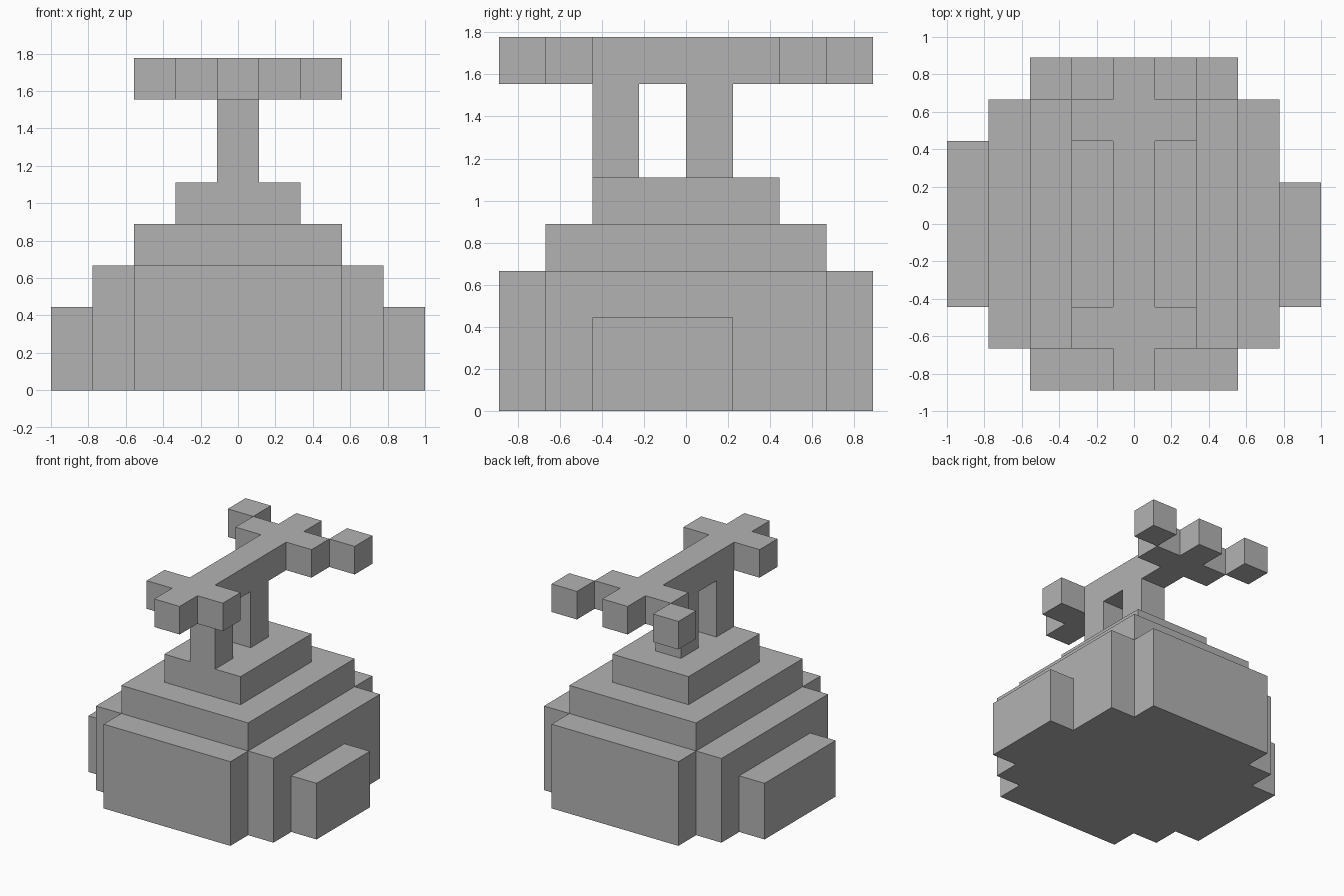
import bpy
import bmesh

cube = bpy.data.objects.get("Cube")
if cube:
    bpy.data.objects.remove(cube, do_unlink=True)

U = 2 / 9  # one block

grey = bpy.data.materials.new("plain grey")
grey.use_nodes = True
colour = (0.45, 0.45, 0.45, 1)
grey.diffuse_color = colour
grey.node_tree.nodes["Principled BSDF"].inputs["Base Color"].default_value = colour


def prism(name, outline, z0, z1):
    """Extrude a plan outline, given in blocks, from z0 up to z1."""
    bm = bmesh.new()
    base = bm.faces.new([bm.verts.new((x * U, y * U, z0 * U)) for x, y in outline])
    top = bmesh.ops.extrude_face_region(bm, geom=[base])["geom"]
    verts = [v for v in top if isinstance(v, bmesh.types.BMVert)]
    bmesh.ops.translate(bm, verts=verts, vec=(0, 0, (z1 - z0) * U))
    bmesh.ops.recalc_face_normals(bm, faces=bm.faces)
    mesh = bpy.data.meshes.new(name)
    bm.to_mesh(mesh)
    bm.free()
    mesh.materials.append(grey)
    obj = bpy.data.objects.new(name, mesh)
    bpy.context.collection.objects.link(obj)
    return obj


def box(name, x0, x1, y0, y1, z0, z1):
    return prism(name, [(x0, y0), (x1, y0), (x1, y1), (x0, y1)], z0, z1)


def mirrored(half):
    """Close a right-hand outline by mirroring it across x = 0."""
    return half + [(-x, y) for x, y in reversed(half)]


# Stepped base with side blocks of unequal length
prism("base", mirrored([(2.5, -4), (2.5, -3), (3.5, -3),
                        (3.5, 3), (2.5, 3), (2.5, 4)]), 0, 3)
box("left_side_block", 3.5, 4.5, -2, 1, 0, 2)
box("right_side_block", -4.5, -3.5, -2, 2, 0, 2)

# Two tiers above the base
box("lower_tier", -2.5, 2.5, -3, 3, 3, 4)
box("upper_tier", -1.5, 1.5, -2, 2, 4, 5)

# Posts carrying the top bar
for name, y in (("front_post", -2), ("back_post", 0)):
    box(name, -0.5, 0.5, y, y + 1, 5, 7)

# Top bar with a cross arm near each end
prism("top_bar", mirrored([(0.5, -4), (0.5, -3), (1.5, -3), (1.5, -2), (0.5, -2),
                           (0.5, 2), (1.5, 2), (1.5, 3), (0.5, 3), (0.5, 4)]), 7, 8)

# Corner cubes at the back end
for name, x in (("left_corner_cube", 1.5), ("right_corner_cube", -2.5)):
    box(name, x, x + 1, 3, 4, 7, 8)
